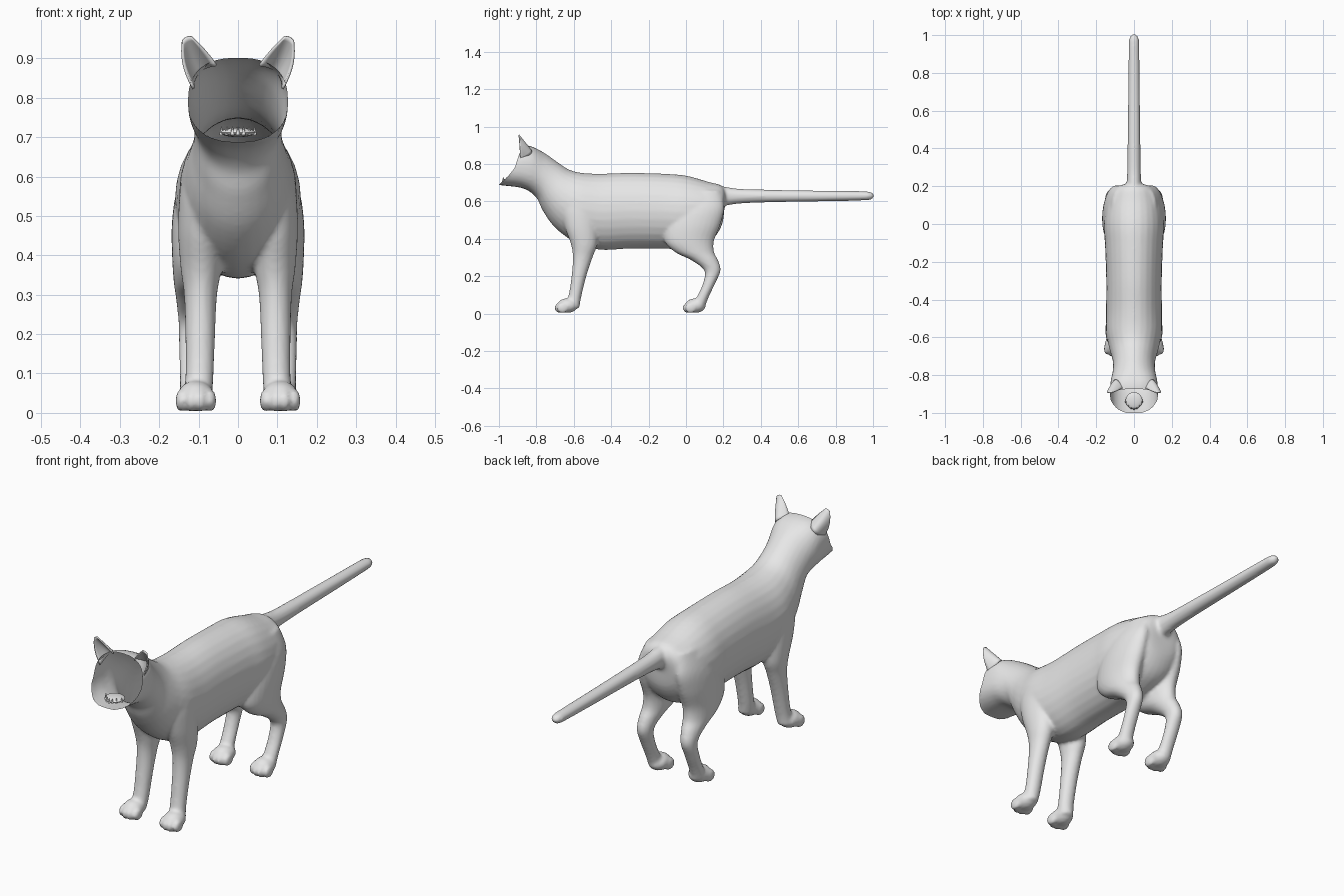
import bpy, bmesh, math
from mathutils import Vector, Matrix

if "Cube" in bpy.data.objects:
    bpy.data.objects.remove(bpy.data.objects["Cube"])

fur = bpy.data.materials.new("grey fur")
fur.diffuse_color = (0.8, 0.8, 0.8, 1)
fur.use_nodes = True
fur.node_tree.nodes["Principled BSDF"].inputs["Base Color"].default_value = fur.diffuse_color


def spline(a, b, c, d, t):
    return [0.5 * (2 * q + (r - p) * t + (2 * p - 5 * q + 4 * r - s) * t * t
                   + (3 * q - p - 3 * r + s) * t ** 3) for p, q, r, s in zip(a, b, c, d)]


def loft(bm, rings, sx=1, seg=28, sub=5):
    """Ring: y,z of one edge, y,z of the opposite edge, half width, x centre, squareness."""
    n, path = len(rings), []
    for i in range(n - 1):
        ctrl = [rings[max(i - 1, 0)], rings[i], rings[i + 1], rings[min(i + 2, n - 1)]]
        path += [spline(*ctrl, k / sub) for k in range(sub)]
    path.append(rings[-1])
    loops = []
    for ay, az, by, bz, w, xc, p in path:
        loop = []
        for k in range(seg):
            t = 2 * math.pi * k / seg
            c, s = math.cos(t), math.sin(t)
            c = math.copysign(abs(c) ** (2 / p), c)
            s = math.copysign(abs(s) ** (2 / p), s)
            loop.append(bm.verts.new((sx * (xc + w * s), (ay + by) / 2 + (ay - by) / 2 * c,
                                      (az + bz) / 2 + (az - bz) / 2 * c)))
        loops.append(loop)
    for a, b in zip(loops, loops[1:]):
        for k in range(seg):
            j = (k + 1) % seg
            bm.faces.new((a[k], a[j], b[j], b[k]))
    bm.faces.new(loops[0])
    bm.faces.new(loops[-1][::-1])


def ball(bm, loc, size):
    m = Matrix.Translation(loc) @ Matrix.Diagonal((*size, 1))
    bmesh.ops.create_uvsphere(bm, u_segments=20, v_segments=12, radius=1, matrix=m)


def make(name, bm):
    bmesh.ops.recalc_face_normals(bm, faces=bm.faces)
    me = bpy.data.meshes.new(name)
    bm.to_mesh(me)
    bm.free()
    me.materials.append(fur)
    ob = bpy.data.objects.new(name, me)
    bpy.context.collection.objects.link(ob)
    bpy.ops.object.select_all(action='DESELECT')
    ob.select_set(True)
    bpy.context.view_layer.objects.active = ob
    return ob


bm = bmesh.new()
# torso, neck and head
trunk = [(.215, .65, .205, .56, .05), (.19, .685, .19, .47, .11), (.12, .705, .13, .39, .145),
         (0, .738, 0, .345, .16), (-.12, .748, -.12, .348, .153), (-.3, .753, -.3, .348, .147),
         (-.45, .748, -.46, .342, .148), (-.55, .752, -.59, .38, .148),
         (-.62, .768, -.70, .46, .13), (-.68, .805, -.765, .55, .113),
         (-.75, .855, -.80, .62, .112)]
head = [(-.82, .892, -.865, .668, .125), (-.88, .902, -.965, .684, .125), (-.96, .89, -1.04, .69, .10)]
loft(bm, [r + (0, 2) for r in trunk] + [r + (0, 2.5) for r in head])

# tail
tail = [(.12, .05, .628, .06), (.2, .04, .628, .052), (.28, .036, .628, .04), (.42, .034, .629, .034),
        (.7, .031, .629, .029), (.93, .028, .63, .025), (.985, .024, .63, .021), (1.004, .008, .63, .008)]
loft(bm, [(y, z + h, y, z - h, w, 0, 2) for y, w, z, h in tail])

# legs, given as front y, back y, height, half width, x centre
front_leg = [(-.66, -.57, .03, .038, .105), (-.63, -.56, .09, .036, .098), (-.612, -.533, .2, .038, .096),
             (-.605, -.50, .3, .042, .095), (-.615, -.475, .37, .052, .094),
             (-.65, -.47, .47, .056, .096), (-.67, -.47, .58, .05, .095), (-.64, -.5, .67, .03, .085)]
hind_leg = [(.02, .10, .03, .036, .112), (.055, .12, .085, .033, .115), (.09, .155, .16, .033, .117),
            (.098, .185, .23, .035, .116), (.03, .172, .285, .045, .112), (-.06, .15, .33, .056, .107),
            (-.115, .15, .39, .063, .104), (-.11, .185, .48, .066, .102),
            (-.08, .205, .57, .058, .096), (-.03, .18, .66, .035, .08)]
for side in (-1, 1):
    for leg, paw_y in ((front_leg, -.635), (hind_leg, .05)):
        loft(bm, [(a, z, b, z, w, x, 2) for a, b, z, w, x in leg], side)
        ball(bm, (side * .107, paw_y, .043), (.047, .056, .039))
        # toes
        for k in (-1.5, -.5, .5, 1.5):
            y = paw_y - (.037 if abs(k) < 1 else .025)
            ball(bm, (side * (.107 + k * .025), y, .031), (.0145, .032, .029))

# fuse into one smooth skin
body = make("body", bm)
rm = body.modifiers.new("fuse", 'REMESH')
rm.mode, rm.voxel_size = 'VOXEL', .0085
sm = body.modifiers.new("soften", 'SMOOTH')
sm.factor, sm.iterations = .5, 4
for name in ("fuse", "soften"):
    bpy.ops.object.modifier_apply(modifier=name)

# open face: remove the front of the head and tidy the rim
rim = [(.0, -1.0), (.69, -1.0), (.73, -.955), (.78, -.915), (.83, -.90), (.91, -.87), (1.2, -.87)]


def rim_y(z):
    for (z0, y0), (z1, y1) in zip(rim, rim[1:]):
        if z <= z1:
            return y0 + (y1 - y0) * (z - z0) / (z1 - z0)
    return rim[-1][1]


bm = bmesh.new()
bm.from_mesh(body.data)
bmesh.ops.delete(bm, geom=[v for v in bm.verts if v.co.y < rim_y(v.co.z)], context='VERTS')
for v in bm.verts:
    if v.is_boundary:
        v.co.y = rim_y(v.co.z)
bm.to_mesh(body.data)
bm.free()
bpy.ops.object.shade_smooth_by_angle(angle=math.radians(50))

# cupped ears
for side, label in ((-1, "left_ear"), (1, "right_ear")):
    bm = bmesh.new()
    inner, back, outer = Vector((.055, -.866, .882)), Vector((.115, -.775, .875)), Vector((.113, -.885, .822))
    tip_in, tip_out = Vector((.119, -.894, .955)), Vector((.141, -.892, .945))
    U, V, grid = 12, 9, []
    for j in range(V + 1):
        v = j / V
        row = []
        for i in range(U + 1):
            u = i / U
            base = inner * (1 - u) ** 2 + back * 2 * u * (1 - u) + outer * u * u
            top = tip_in.lerp(tip_out, u) + Vector((0, 0, .014 * u * (1 - u)))
            p = base.lerp(top, v)
            p.x += .014 * (u - .25) * math.sin(math.pi * v)
            row.append(bm.verts.new((side * p.x, p.y, p.z)))
        grid.append(row)
    for a, b in zip(grid, grid[1:]):
        for i in range(U):
            bm.faces.new((a[i], a[i + 1], b[i + 1], b[i]))
    ear = make(label, bm)
    so = ear.modifiers.new("thickness", 'SOLIDIFY')
    so.thickness, so.offset = .006, 0
    bpy.ops.object.shade_smooth_by_angle(angle=math.radians(50))

# tongue and small teeth inside the lower jaw
bm = bmesh.new()
ball(bm, (0, -.935, .712), (.045, .045, .012))
for k in range(-3, 4):
    m = Matrix.Translation((k * .014, -.978 + .004 * k * k, .716))
    bmesh.ops.create_cone(bm, cap_ends=True, segments=8, radius1=.006, radius2=.001, depth=.022, matrix=m)
make("mouth", bm)
bpy.ops.object.shade_smooth_by_angle(angle=math.radians(50))
